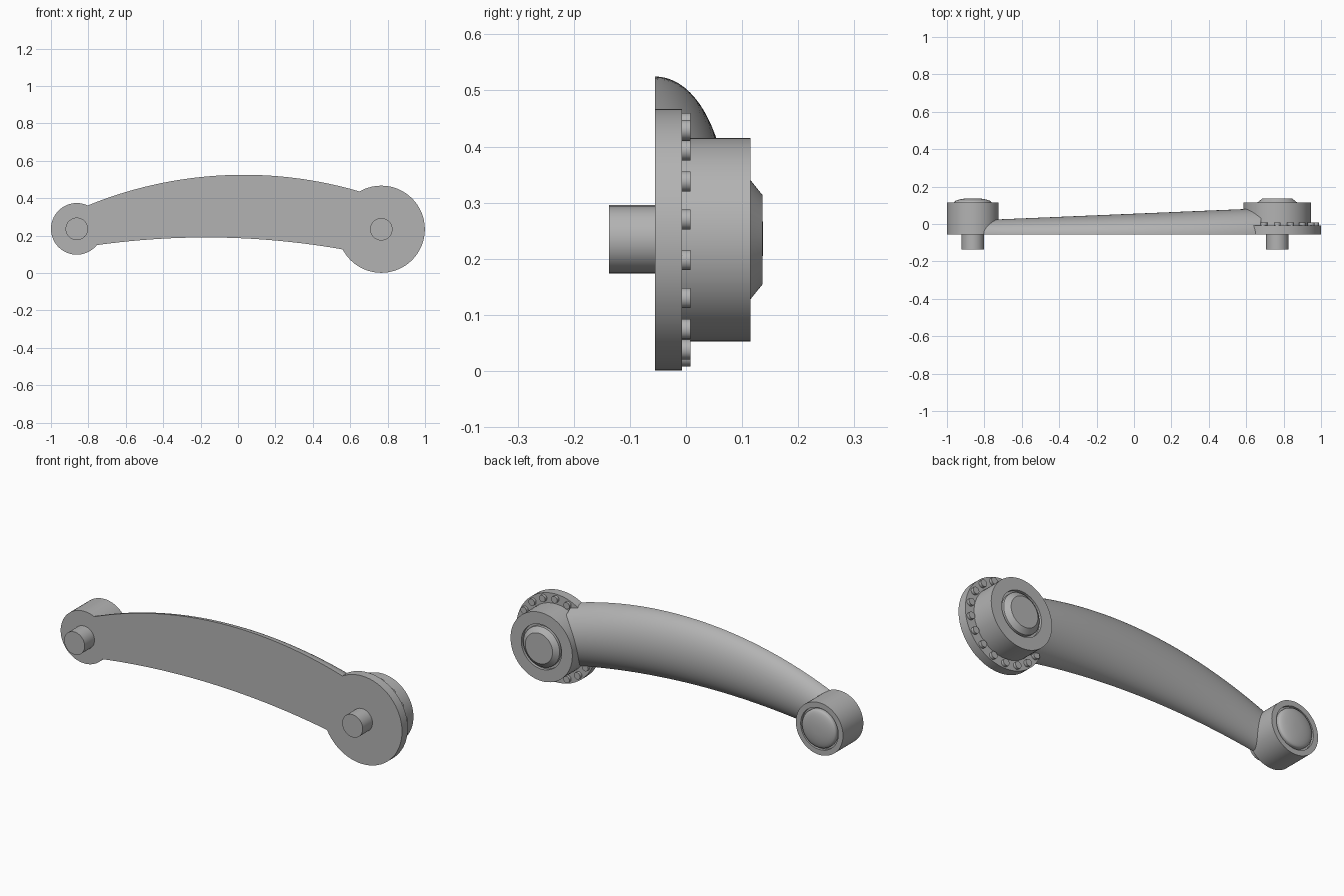
import bpy, math

cube = bpy.data.objects.get("Cube")
if cube:
    bpy.data.objects.remove(cube, do_unlink=True)

grey = bpy.data.materials.new("plain_grey")
grey.use_nodes = True
colour = (0.45, 0.45, 0.45, 1)
grey.diffuse_color = colour
grey.node_tree.nodes["Principled BSDF"].inputs["Base Color"].default_value = colour

FRONT, BACK = -0.055, 0.115
BIG = (0.766, 0.234)      # x, z of the large joint
SMALL = (-0.862, 0.236)   # x, z of the small joint


def make(name, verts, faces):
    mesh = bpy.data.meshes.new(name)
    mesh.from_pydata(verts, [], faces)
    mesh.materials.append(grey)
    obj = bpy.data.objects.new(name, mesh)
    bpy.context.collection.objects.link(obj)
    bpy.ops.object.select_all(action='DESELECT')
    obj.select_set(True)
    bpy.context.view_layer.objects.active = obj
    bpy.ops.object.mode_set(mode='EDIT')
    bpy.ops.mesh.select_all(action='SELECT')
    bpy.ops.mesh.normals_make_consistent(inside=False)
    bpy.ops.object.mode_set(mode='OBJECT')
    bpy.ops.object.shade_smooth_by_angle(angle=math.radians(30))
    return obj


def skin(name, rings):
    """Join equal closed rings of points and cap both ends."""
    n = len(rings[0])
    faces = [(r * n + i, r * n + (i + 1) % n, (r + 1) * n + (i + 1) % n, (r + 1) * n + i)
             for r in range(len(rings) - 1) for i in range(n)]
    faces += [tuple(range(n)), tuple(range((len(rings) - 1) * n, len(rings) * n))]
    return make(name, [p for ring in rings for p in ring], faces)


def lathe(name, centre, profile, sides=64):
    """Turn a list of (radius, y) around a front-to-back axis."""
    angles = [2 * math.pi * i / sides for i in range(sides)]
    return skin(name, [[(centre[0] + r * math.cos(a), y, centre[1] + r * math.sin(a))
                        for a in angles] for r, y in profile])


def arc_height(x, apex_x, apex_z, radius):
    return apex_z - radius + math.sqrt(radius ** 2 - (x - apex_x) ** 2)


# Curved arm with a flat front and a half-oval back
rings = []
start, end, steps, segs = -0.84, 0.68, 48, 32
for s in range(steps + 1):
    x = start + (end - start) * s / steps
    top = arc_height(x, 0.03, 0.525, 2.2)
    bottom = arc_height(x, -0.17, 0.19, 4.2)
    mid, half = (top + bottom) / 2, (top - bottom) / 2
    depth = 0.11 + 0.042 * x
    rings.append([(x, FRONT + depth * math.sin(math.pi * k / segs),
                   mid + half * math.cos(math.pi * k / segs)) for k in range(segs + 1)])
skin("arm", rings)

# Large joint: flange, and barrel with a groove and chamfered cap
lathe("large_flange", BIG, [(0.233, FRONT), (0.233, -0.007)])
lathe("large_barrel", BIG, [(0.181, -0.03), (0.181, BACK), (0.118, BACK), (0.118, 0.1),
                            (0.106, 0.1), (0.106, BACK), (0.08, 0.136)])

# Ring of studs on the flange
for i in range(18):
    a = math.radians(10 + 20 * i)
    spot = (BIG[0] + 0.208 * math.cos(a), BIG[1] + 0.208 * math.sin(a))
    lathe(f"stud_{i + 1}", spot, [(0.018, -0.02), (0.018, 0.008)], 20)

# Small joint: barrel with a groove and domed cap
dome = [(0.1 * math.cos(t * math.pi / 16), BACK + 0.023 * math.sin(t * math.pi / 16))
        for t in range(8)]
lathe("small_barrel", SMALL, [(0.138, FRONT), (0.138, BACK), (0.11, BACK), (0.11, 0.1),
                              (0.1, 0.1)] + dome)

# Front pins
for label, centre in (("large", BIG), ("small", SMALL)):
    lathe(label + "_pin", centre, [(0.06, -0.137), (0.06, FRONT + 0.01)], 48)
